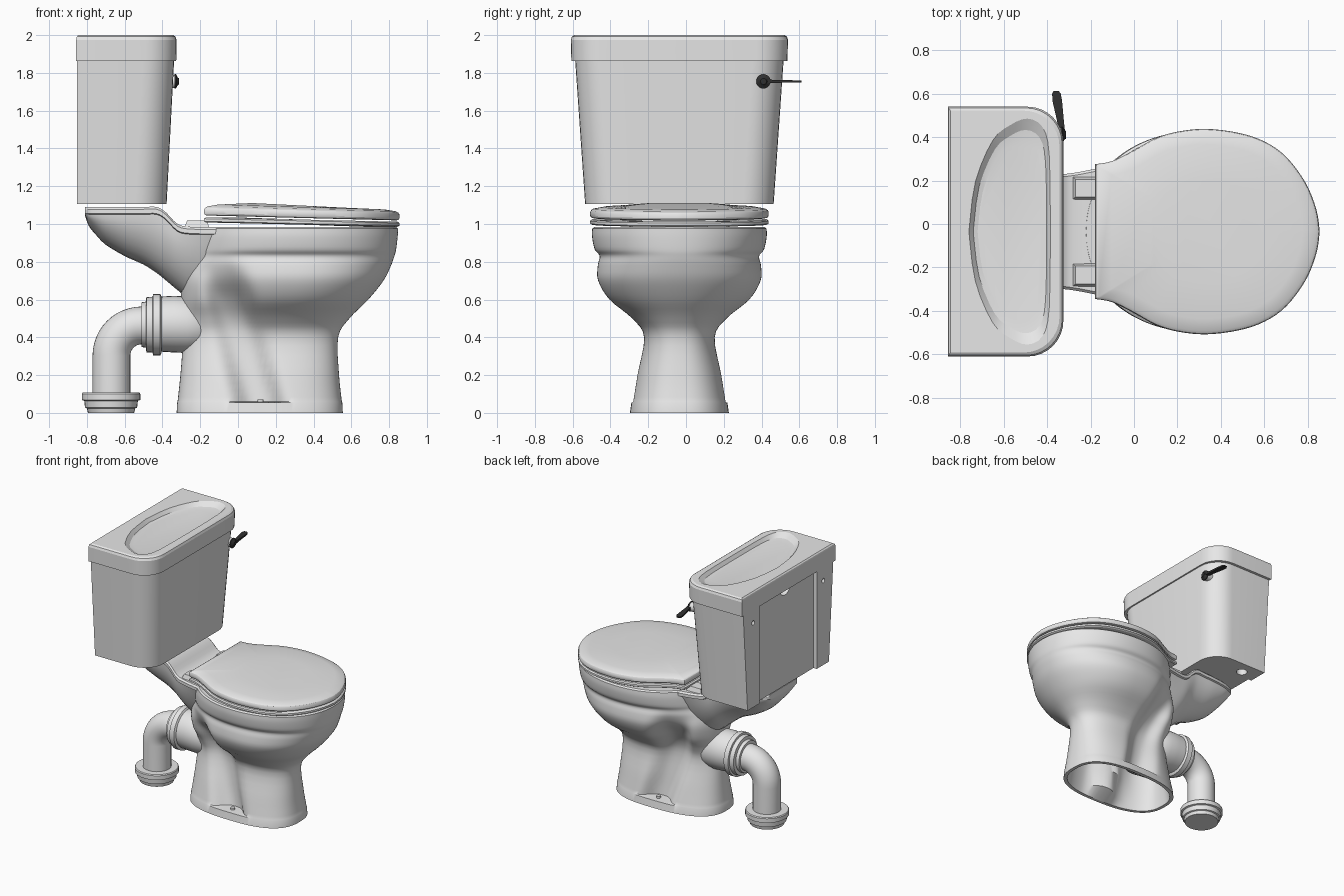
import bpy, bmesh, math

if "Cube" in bpy.data.objects:
    bpy.data.objects.remove(bpy.data.objects["Cube"])

C = -0.035      # y of the symmetry plane
N = 160


def material(name, rgb):
    m = bpy.data.materials.new(name)
    m.diffuse_color = (*rgb, 1)
    m.use_nodes = True
    m.node_tree.nodes["Principled BSDF"].inputs["Base Color"].default_value = m.diffuse_color
    return m


WHITE = material("white_ceramic", (0.8, 0.8, 0.8))
BLACK = material("black_lever", (0.03, 0.03, 0.03))


def loft(name, rings, mat=WHITE, cap0=True, cap1=True, closed=False):
    """Skin a list of equally sized point rings."""
    bm = bmesh.new()
    vr = [[bm.verts.new((x, y + C, z)) for x, y, z in r] for r in rings]
    pairs = list(zip(vr, vr[1:])) + ([(vr[-1], vr[0])] if closed else [])
    n = len(vr[0])
    for a, b in pairs:
        for i in range(n):
            j = (i + 1) % n
            bm.faces.new((a[i], a[j], b[j], b[i]))
    if cap0 and not closed:
        bm.faces.new(vr[0][::-1])
    if cap1 and not closed:
        bm.faces.new(vr[-1])
    bmesh.ops.recalc_face_normals(bm, faces=bm.faces)
    me = bpy.data.meshes.new(name)
    bm.to_mesh(me)
    bm.free()
    me.materials.append(mat)
    ob = bpy.data.objects.new(name, me)
    bpy.context.collection.objects.link(ob)
    return ob


def smooth_rows(rows, steps):
    """Catmull-Rom interpolation of tuples."""
    out = []
    for i in range(len(rows) - 1):
        p = [rows[max(0, min(len(rows) - 1, i + k))] for k in (-1, 0, 1, 2)]
        for s in range(steps):
            t = s / steps
            out.append(tuple(0.5 * (2 * b + (c - a) * t + (2 * a - 5 * b + 4 * c - d) * t * t
                                    + (3 * b - a - 3 * c + d) * t ** 3) for a, b, c, d in zip(*p)))
    return out + [rows[-1]]


def tube(name, stations, mat=WHITE, seg=32, y=0):
    """Round pipe in the xz plane; stations are (x, z, heading in degrees, radius)."""
    rings = []
    for x, z, t, r in stations:
        t = math.radians(t)
        rings.append([(x - r * math.sin(a) * math.sin(t), y + r * math.cos(a), z + r * math.sin(a) * math.cos(t))
                      for a in (2 * math.pi * i / seg for i in range(seg))])
    return loft(name, rings, mat)


def cut(ob, cutter):
    cutter.hide_render = True
    m = ob.modifiers.new("cut", 'BOOLEAN')
    m.operation, m.solver, m.object = 'DIFFERENCE', 'EXACT', cutter
    bpy.context.view_layer.objects.active = ob
    bpy.ops.object.modifier_apply(modifier=m.name)
    bpy.data.objects.remove(cutter)


def box(name, x0, x1, y0, y1, z0, z1, tx=0, ty=0, mat=WHITE):
    """Box whose top can be tapered by tx, ty."""
    return loft(name, [[(x0 + a, y0 + b, z), (x1 - a, y0 + b, z), (x1 - a, y1 - b, z), (x0 + a, y1 - b, z)]
                       for z, a, b in ((z0, 0, 0), (z1, tx, ty))], mat)


# --- Pan: inner bowl, rim, outer wall, foot and hollow underside in one skin
def section(z, x0, x1, xm, w, n, dent):
    pts = []
    for i in range(N):
        a = 2 * math.pi * i / N
        c, s = math.cos(a), math.sin(a)
        x = xm + math.copysign(abs(c) ** (2 / n), c) * ((x1 - xm) if c > 0 else (xm - x0))
        y = math.copysign(abs(s) ** (2 / n), s) * w
        y *= 1 - dent * math.exp(-abs((x - 0.13 + 0.3 * z) / 0.11) ** 3)   # leaning side recess
        pts.append((x, y, z))
    return pts


outer = [(.06, -.32, .55, .15, .252, 2.6, .40), (.2, -.305, .535, .17, .225, 2.5, .40),
         (.4, -.29, .53, .2, .187, 2.4, .38), (.5, -.29, .59, .24, .25, 2.2, .42),
         (.6, -.3, .69, .28, .37, 2.1, .38), (.7, -.3, .77, .3, .43, 2.1, .2),
         (.78, -.28, .81, .3, .432, 2.1, .06), (.83, -.26, .828, .3, .422, 2.1, 0),
         (.865, -.25, .837, .3, .448, 2.1, 0), (.93, -.24, .845, .3, .462, 2.1, 0),
         (.975, -.23, .848, .3, .462, 2.1, 0)]
bowl = [(.98, -.1, .76, .3, .37, 2, 0), (.8, -.05, .72, .3, .33, 2, 0),
        (.6, 0, .6, .28, .24, 2, 0), (.48, .1, .4, .25, .1, 2, 0)]
hollow = [(z, x0 + .025, x1 - .025, xm, w - .025, n, d) for z, x0, x1, xm, w, n, d in outer[:3]]
rows = hollow[::-1] + [(0, -.30, .53, .15, .237, 2.6, 0), (0, -.325, .555, .15, .262, 2.6, 0),
                       (.055, -.322, .552, .15, .254, 2.6, 0)]
rows += smooth_rows(outer, 4) + [(.984, -.22, .838, .3, .45, 2.1, 0)] + smooth_rows(bowl, 3)
loft("pan", [section(*r) for r in rows])

# --- Rear shelf that carries the tank: (x, top, bottom, half width)
shelf = [(-.81, 1.09, 1.045, .17), (-.79, 1.09, .99, .195), (-.75, 1.09, .94, .215), (-.7, 1.09, .89, .23),
         (-.6, 1.09, .83, .245), (-.5, 1.09, .785, .25), (-.43, 1.09, .74, .255), (-.38, 1.06, .70, .26),
         (-.32, 1.0, .65, .265), (-.25, .985, .6, .275), (-.12, .983, .56, .3), (.02, .98, .56, .32)]
rings = []
for x, t, b, w in smooth_rows(shelf, 3):
    r = [(x, -w + .012, t), (x, w - .012, t), (x, w, t - .012), (x, w, t - .035)]
    for i in range(17):
        a = math.pi * i / 16
        k = .95 - .35 * math.sin(a) * max(0, min(1, (x + .35) / .3))   # keep clear of the recess
        r.append((x, k * w * math.cos(a), t - .04 - (t - .04 - b) * math.sin(a) ** 1.2))
    rings.append(r + [(x, -w, t - .035), (x, -w, t - .012)])
loft("rear_shelf", rings)

# --- Foot bolts and seat hinges, mirrored
for s, side in ((1, "left"), (-1, "right")):
    tube("foot_bolt_" + side, [(.12, .05, 90, .016), (.12, .072, 90, .016)], seg=12, y=s * .2)
    box("hinge_" + side, -.285, -.15, s * .2 - .055, s * .2 + .055, .975, 1.018, .015, .014)

# --- Seat ring and lid share one outline
half = [(-.18, .31), (-.1, .325), (0, .375), (.1, .43), (.2, .46), (.33, .473), (.48, .455),
        (.6, .415), (.7, .345), (.79, .225), (.84, .1), (.855, 0)]
half = smooth_rows(half, 4)
outline = half + [(x, -y) for x, y in half[-2::-1]]


def plate(rows, base, tilt):
    return [[(.33 + (x - .33) * k, y * k, base - tilt * (x + .18) + h) for x, y in outline] for k, h in rows]


loft("seat", plate([(.98, 0), (1, .006), (1, .02), (.98, .027), (.67, .027), (.65, .015), (.65, 0)],
                   1.008, .022), closed=True)
loft("seat_lid", plate([(.97, 0), (.99, .003), (1, .012), (1, .03), (.99, .04), (.965, .048),
                        (.85, .058), (.5, .066)], 1.045, .025))


# --- Tank with rounded front corners
def tank_plan(z, xb, xf, w, r=.165):
    pts = [(xb, -w, z)]
    for s in (-1, 1):
        arc = [(xf - r + r * math.sin(math.pi / 2 * i / 8), s * (w - r + r * math.cos(math.pi / 2 * i / 8)), z)
               for i in range(9)]
        pts += arc if s < 0 else arc[::-1]
    return pts + [(xb, w, z)]


tank = loft("tank", [tank_plan(1.105, -.853, -.378, .499), tank_plan(1.87, -.853, -.338, .552)])
cut(tank, box("back_recess", -.9, -.825, -.35, .35, 1.0, 1.9))
cut(tank, tube("top_notch", [(-.9, 1.865, 0, .06), (-.78, 1.865, 0, .06)]))
for s in (-1, 1):
    cut(tank, tube("screw_hole", [(-.9, 1.76, 0, .017), (-.82, 1.76, 0, .017)], seg=16, y=s * .43))
    cut(tank, tube("base_hole", [(-.72, 1.0, 90, .04), (-.72, 1.15, 90, .04)], seg=20, y=s * .4))

# --- Tank lid with a shallow D-shaped dish
lid = loft("tank_lid", [tank_plan(1.862, -.857, -.327, .572), tank_plan(1.975, -.857, -.325, .575),
                        tank_plan(1.992, -.853, -.331, .569), tank_plan(2.0, -.845, -.343, .557)])
dish = [(-.76, 0), (-.73, .23), (-.65, .42), (-.57, .49), (-.49, .52), (-.42, .48), (-.39, .35), (-.385, 0)]
dish = smooth_rows(dish, 3)
dish += [(x, -y) for x, y in dish[-2:0:-1]]
cut(lid, loft("dish_cutter", [[(-.56 + (x + .56) * k, y * k, z) for x, y in dish]
                              for k, z in ((.8, 1.968), (.9, 1.974), (1, 2.0), (1.03, 2.01))]))

# --- Flush lever on a white boss
tube("lever_boss", [(-.41, 1.755, 0, .034), (-.334, 1.755, 0, .034)], WHITE, 20, y=.445)
tube("lever_knob", [(-.336, 1.755, 0, .038), (-.328, 1.755, 0, .038), (-.32, 1.755, 0, .022),
                    (-.312, 1.755, 0, .016)], BLACK, 20, y=.445)
loft("flush_lever", [[(x - a, y, 1.755 - b), (x + a, y, 1.755 - b), (x + a, y, 1.755 + b), (x - a, y, 1.755 + b)]
                     for y, x, a, b in ((.44, -.328, .013, .012), (.5, -.337, .015, .008), (.6, -.353, .022, .006),
                                        (.635, -.357, .02, .006), (.647, -.358, .012, .005))], BLACK)

# --- Waste outlet, collar, elbow pipe and floor collar
tube("outlet_spigot", [(-.13, .45, 180, .09), (-.2, .46, 180, .135), (-.27, .467, 180, .15),
                       (-.34, .47, 180, .15), (-.42, .47, 180, .145)])
tube("outlet_collar", [(-.405, .467, 180, .15), (-.412, .467, 180, .163), (-.45, .467, 180, .163),
                       (-.452, .467, 180, .148), (-.485, .467, 180, .146), (-.488, .467, 180, .122),
                       (-.512, .467, 180, .118)])
elbow = [(-.47, .463, 180, .1)]
for i in range(13):
    a = 90 * i / 12
    elbow.append((-.51 - .16 * math.sin(math.radians(a)), .303 + .16 * math.cos(math.radians(a)), 180 + a, .1))
tube("elbow_pipe", elbow + [(-.67, .05, 270, .1)])
tube("floor_collar", [(-.672, .107, 270, .15), (-.672, .1, 270, .155), (-.672, .068, 270, .155),
                      (-.672, .064, 270, .142), (-.672, .028, 270, .138), (-.672, .024, 270, .128),
                      (-.672, 0, 270, .122)])

# --- Smooth shading with sharp edges kept
for ob in bpy.context.collection.objects:
    ob.select_set(True)
    bpy.context.view_layer.objects.active = ob
bpy.ops.object.shade_smooth_by_angle(angle=math.radians(28))
# flat lid: its large faces must not blend into the dish
bpy.ops.object.select_all(action='DESELECT')
lid.select_set(True)
bpy.context.view_layer.objects.active = lid
bpy.ops.object.shade_smooth_by_angle(angle=math.radians(14))
